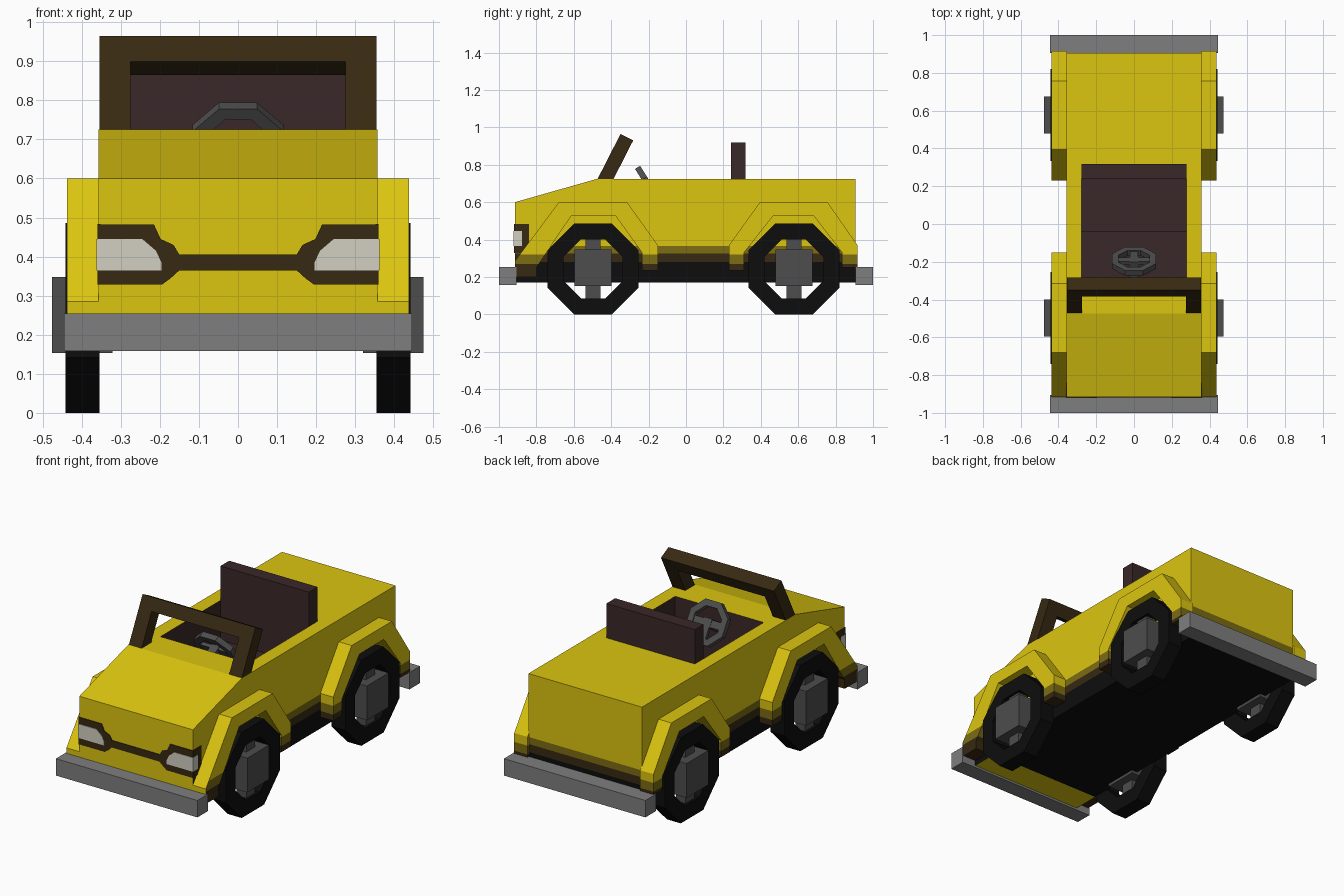
import bpy, bmesh, math
from mathutils import Matrix, Vector

if "Cube" in bpy.data.objects:
    bpy.data.objects.remove(bpy.data.objects["Cube"], do_unlink=True)


def material(name, r, g, b):
    m = bpy.data.materials.new(name)
    m.use_nodes = True
    m.diffuse_color = (r, g, b, 1)
    m.node_tree.nodes["Principled BSDF"].inputs["Base Color"].default_value = (r, g, b, 1)
    return m


YELLOW = material("yellow paint", .72, .56, .005)
OLIVE = material("dirty yellow", .2, .15, .006)
BROWN = material("dark brown", .038, .022, .006)
INTERIOR = material("maroon interior", .042, .02, .021)
BLACK = material("black rubber", .004, .004, .004)
GREY = material("bumper grey", .21, .21, .21)
METAL = material("dark grey metal", .075, .075, .075)
LENS = material("lamp white", .65, .62, .54)


def frame(d, p, q, origin=(0, 0, 0)):
    """Matrix whose columns are the depth axis and the two profile axes."""
    m = Matrix((d, p, q)).transposed().to_4x4()
    m.translation = Vector(origin)
    return m


X, Y, Z = Vector((1, 0, 0)), Vector((0, 1, 0)), Vector((0, 0, 1))
SIDE = frame(X, Y, Z)
FRONT = frame(Y, X, Z)


def finish(bm, name, mats, m=SIDE):
    bm.transform(m)
    bmesh.ops.recalc_face_normals(bm, faces=bm.faces)
    me = bpy.data.meshes.new(name)
    bm.to_mesh(me)
    bm.free()
    for mat in mats:
        me.materials.append(mat)
    ob = bpy.data.objects.new(name, me)
    bpy.context.collection.objects.link(ob)
    return ob


def prism_mesh(pts, d0, d1):
    bm = bmesh.new()
    a, b = ([bm.verts.new((d, p, q)) for p, q in pts] for d in (d0, d1))
    bm.faces.new(a)
    bm.faces.new(b)
    for i in range(len(pts)):
        j = (i + 1) % len(pts)
        bm.faces.new((a[i], a[j], b[j], b[i]))
    bmesh.ops.recalc_face_normals(bm, faces=bm.faces)
    return bm


def prism(name, pts, d0, d1, mat, m=SIDE):
    return finish(prism_mesh(pts, d0, d1), name, [mat], m)


def box(name, x, y, z, mat, m=SIDE):
    pts = [(y[0], z[0]), (y[1], z[0]), (y[1], z[1]), (y[0], z[1])]
    return prism(name, pts, x[0], x[1], mat, m)


def ring(name, outer, inner, depth, mat, m):
    """Eight-sided ring around local x; radii are measured to the flats."""
    bm = bmesh.new()
    k = 1 / math.cos(math.pi / 8)
    rows = []
    for i in range(8):
        a = (i + .5) * math.pi / 4
        rows.append([bm.verts.new((d, r * k * math.cos(a), r * k * math.sin(a)))
                     for r, d in ((outer, -depth), (outer, depth), (inner, depth), (inner, -depth))])
    for i in range(8):
        s, t = rows[i], rows[(i + 1) % 8]
        for j in range(4):
            n = (j + 1) % 4
            bm.faces.new((s[j], s[n], t[n], t[j]))
    return finish(bm, name, [mat], m)


def cut(bm, co, no):
    bmesh.ops.bisect_plane(bm, geom=bm.verts[:] + bm.edges[:] + bm.faces[:],
                           plane_co=co, plane_no=no)


# Body shell with a sunken cockpit and painted sill bands
NOSE, TAIL, BASE, DECK, HALF = -.915, .905, .17, .725, .357
BANDS = (.365, .325, .28)
bm = prism_mesh([(NOSE, BASE), (NOSE, .6), (-.475, DECK), (TAIL, DECK), (TAIL, BASE)], -HALF, HALF)
for z in BANDS:
    cut(bm, (0, 0, z), Z)
for y in (-.75, -.3, .25):
    cut(bm, (0, y, 0), Y)
for x in (-.278, .278):
    cut(bm, (x, 0, 0), X)


def in_cockpit(f):
    c = f.calc_center_median()
    return abs(c.x) < .279 and -.301 < c.y < .251 and c.z > .3


well = [f for f in bm.faces if in_cockpit(f) and f.normal.z > .9]
floor = bmesh.ops.extrude_discrete_faces(bm, faces=well)["faces"]
bmesh.ops.translate(bm, verts=list({v for f in floor for v in f.verts}), vec=(0, 0, -.32))
bm.normal_update()
for f in bm.faces:
    c = f.calc_center_median()
    if in_cockpit(f) and c.z < DECK - .01 and abs(c.x) < .279:
        f.material_index = 4
    elif f.normal.z < -.9:
        f.material_index = 0 if c.y < -.75 else 3
    elif f.normal.y > -.9:
        f.material_index = sum(c.z < z for z in BANDS)
finish(bm, "body", [YELLOW, OLIVE, BROWN, BLACK, INTERIOR])

# Bench seat
box("seat_cushion", (-.278, .278), (-.04, .25), (.4, .5), INTERIOR)
box("seat_back", (-.278, .278), (.24, .318), (.42, .92), INTERIOR)

# Bumpers
box("front_bumper", (-.445, .445), (-1, -.905), (.158, .254), GREY)
box("rear_bumper", (-.445, .445), (.905, 1), (.158, .254), GREY)

# Leaning windscreen frame
up = Vector((0, .4545, .891))
lean = frame(Vector((0, .891, -.4545)), X, up, (0, -.475, .72))
half = [(.355, .275), (.355, -.03), (.275, -.03), (.275, .202)]
prism("windscreen_frame", half + [(-x, z) for x, z in reversed(half)], 0, .076, BROWN, lean)

# Steering wheel with spokes and column
tilt = frame(Vector((0, .85, .53)), -X, Vector((0, -.53, .85)), (0, -.197, .687))
ring("steering_wheel", .117, .083, .016, METAL, tilt)
box("steering_spoke_across", (-.01, .01), (-.09, .09), (-.02, .02), METAL, tilt)
box("steering_spoke_down", (-.01, .01), (-.02, .02), (-.09, 0), METAL, tilt)
box("steering_column", (-.16, .012), (-.025, .025), (-.025, .025), METAL, tilt)

# Nose trim: brown mask across the nose with pale lamps
mask = [(.359, .482), (.215, .482), (.198, .445), (.165, .43), (.15, .405)]
low = [(.15, .365), (.172, .345), (.195, .328), (.359, .328)]
outline = mask + [(-x, z) for x, z in reversed(mask)] + [(-x, z) for x, z in reversed(low)] + low
# The two lists above run right-to-left along the top, then back along the bottom
prism("nose_mask", outline, NOSE - .004, NOSE + .002, BROWN, FRONT)

# Parts repeated on both sides
FENDERS = {
    "front": [(NOSE, .2), (NOSE, .285), (-.68, .6), (-.315, .6), (-.15, .37), (-.15, .235),
              (-.235, .235), (-.235, .33), (-.375, .525), (-.615, .525), (-.8, .25), (-.8, .2)],
    "rear": [(.23, .235), (.23, .37), (.395, .6), (.757, .6), (.917, .37), (.917, .25),
             (.835, .25), (.835, .33), (.685, .525), (.465, .525), (.31, .33), (.31, .235)],
}
WHEELS = {"front": -.497, "rear": .577}
for s, side in ((1, "left"), (-1, "right")):
    lamp = [(.359, .445), (.245, .445), (.21, .415), (.196, .385), (.196, .365), (.359, .365)]
    prism(side + "_lamp", [(s * x, z) for x, z in lamp], NOSE - .007, NOSE, LENS, FRONT)
    box(side + "_lamp_surround", (s * .352, s * .36), (NOSE - .004, -.84), (.328, .483), BROWN)
    box(side + "_lamp_wrap", (s * .353, s * .362), (NOSE - .007, -.876), (.365, .445), LENS)

    for end, cy in WHEELS.items():
        # Angular wheel arch with worn lower edge
        bm = prism_mesh(FENDERS[end], s * .354, s * .438)
        for z in (.32, .27):
            cut(bm, (0, 0, z), Z)
        bm.normal_update()
        for f in bm.faces:
            c = f.calc_center_median()
            if c.y > -.9:
                f.material_index = sum(c.z < z for z in (.32, .27))
        finish(bm, f"{end}_{side}_fender", [YELLOW, OLIVE, BROWN])

        # Open tyre ring carried by a block hub and cross spokes
        name = f"{end}_{side}_"
        at = Matrix.Translation((s * .398, cy, .243))
        ring(name + "tyre", .243, .157, .044, BLACK, at)
        box(name + "hub", (-.078, .077), (-.098, .098), (-.09, .105), METAL, at)
        box(name + "spoke", (-.03, .03), (-.04, .04), (-.165, .165), METAL, at)
